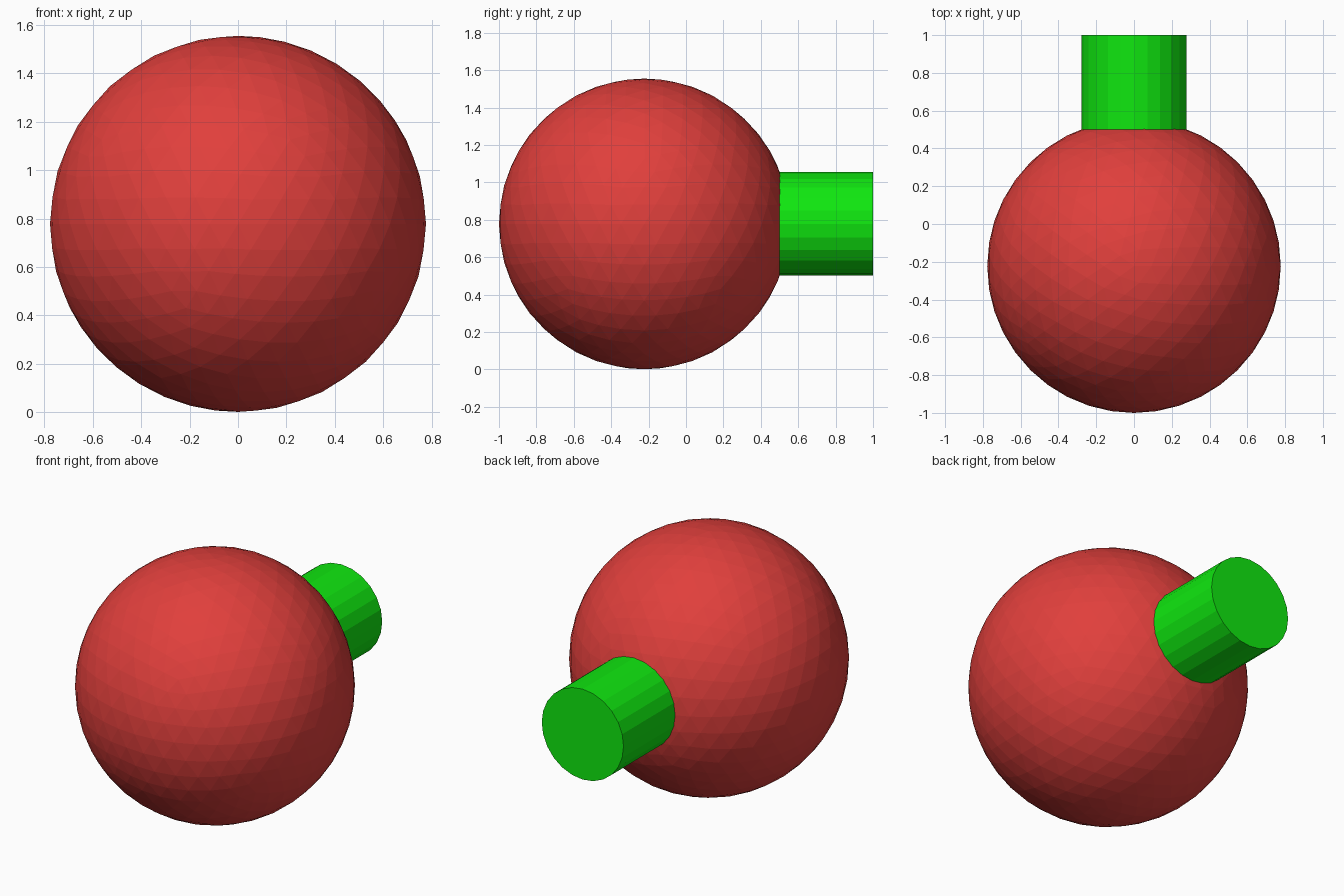
import bpy
from math import pi

if "Cube" in bpy.data.objects:
    bpy.data.objects.remove(bpy.data.objects["Cube"])

CENTRE_Z = 0.778


def colour(obj, name, rgb):
    mat = bpy.data.materials.new(name)
    mat.diffuse_color = (*rgb, 1.0)
    mat.use_nodes = True
    mat.node_tree.nodes["Principled BSDF"].inputs["Base Color"].default_value = mat.diffuse_color
    obj.data.materials.append(mat)


# Faceted ball
bpy.ops.mesh.primitive_ico_sphere_add(
    subdivisions=4, radius=0.777, location=(0, -0.223, CENTRE_Z))
ball = bpy.context.object
ball.name = "ball"
colour(ball, "red", (0.75, 0.05, 0.045))

# Round stem leaving the back of the ball, capped at y = 1
STEM_START, STEM_END = 0.1, 1.0
bpy.ops.mesh.primitive_cylinder_add(
    vertices=24, radius=0.277, depth=STEM_END - STEM_START,
    location=(0, (STEM_START + STEM_END) / 2, CENTRE_Z), rotation=(pi / 2, 0, 0))
stem = bpy.context.object
stem.name = "stem"
colour(stem, "green", (0.005, 0.8, 0.005))
